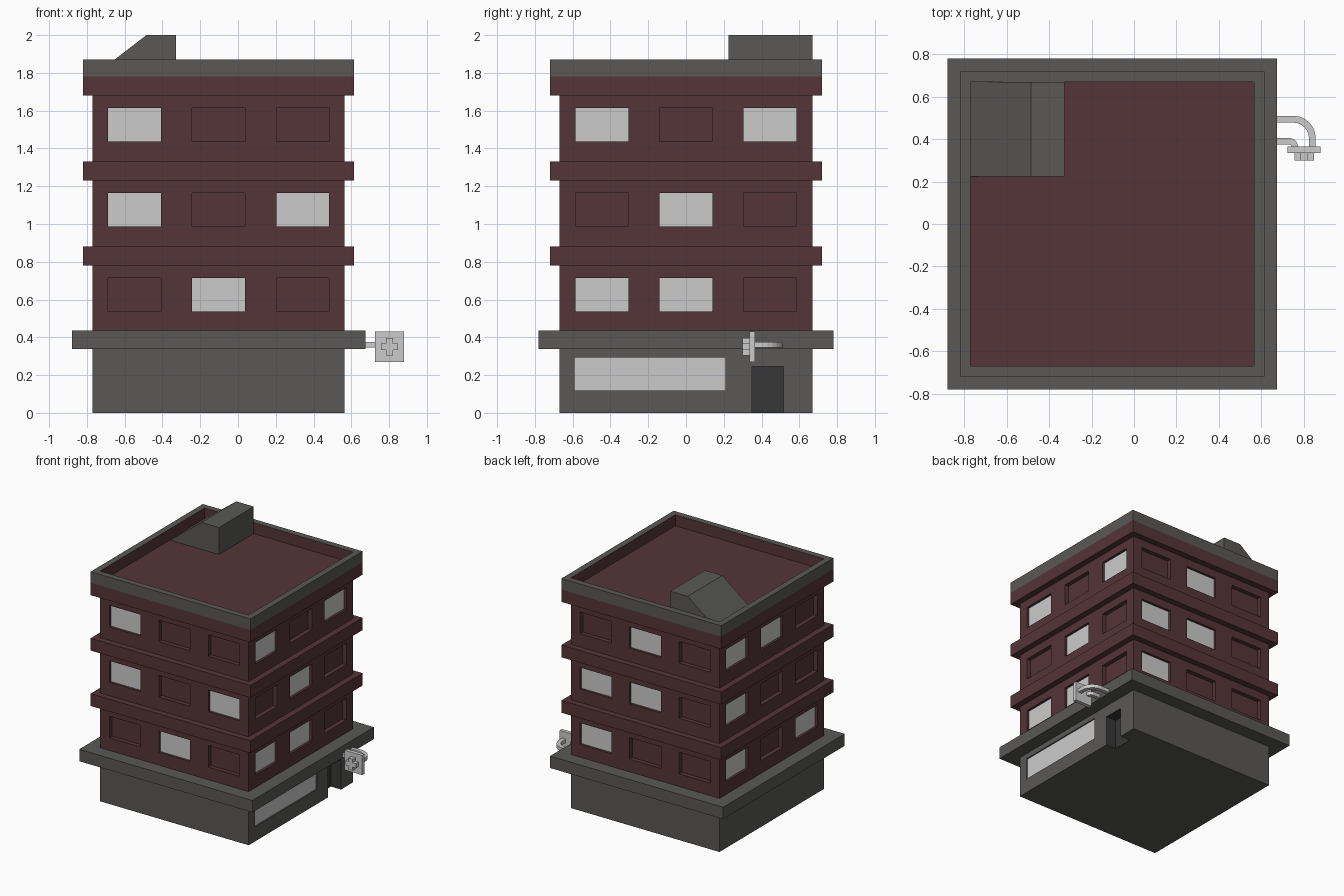
import bpy, bmesh, math

if "Cube" in bpy.data.objects:
    bpy.data.objects.remove(bpy.data.objects["Cube"])

X0, X1, Y0, Y1 = -0.77, 0.565, -0.67, 0.67      # building footprint


def material(name, rgb):
    m = bpy.data.materials.new(name)
    m.diffuse_color = (*rgb, 1)
    m.use_nodes = True
    m.node_tree.nodes["Principled BSDF"].inputs["Base Color"].default_value = m.diffuse_color
    return m


BRICK = material("brick", (0.09, 0.035, 0.038))
STONE = material("stone", (0.1, 0.098, 0.093))
DARK = material("dark_door", (0.037, 0.037, 0.037))


def finish(name, bm, *mats):
    bmesh.ops.remove_doubles(bm, verts=bm.verts, dist=1e-5)
    bmesh.ops.recalc_face_normals(bm, faces=bm.faces)
    me = bpy.data.meshes.new(name)
    bm.to_mesh(me)
    bm.free()
    for m in mats:
        me.materials.append(m)
    ob = bpy.data.objects.new(name, me)
    bpy.context.collection.objects.link(ob)
    return ob


def prism(name, pts, a, b, axis="z", mat=None):
    """Extrude a 2D outline between a and b along z, or along y."""
    bm = bmesh.new()
    put = (lambda p, h: (p[0], p[1], h)) if axis == "z" else (lambda p, h: (p[0], h, p[1]))
    lo, hi = ([bm.verts.new(put(p, h)) for p in pts] for h in (a, b))
    bm.faces.new(lo)
    bm.faces.new(hi)
    for i in range(len(pts)):
        j = (i + 1) % len(pts)
        bm.faces.new((lo[i], lo[j], hi[j], hi[i]))
    return finish(name, bm, *([mat] if mat else []))


def rect(grow=0.0):
    return [(X0 - grow, Y0 - grow), (X1 + grow, Y0 - grow),
            (X1 + grow, Y1 + grow), (X0 - grow, Y1 + grow)]


# Map (u, depth, z) on each side to world space; u is x or y
SIDES = {
    "front": (lambda u, d, z: (u, Y0 + d, z), X0, X1),
    "back": (lambda u, d, z: (u, Y1 - d, z), X0, X1),
    "right": (lambda u, d, z: (X1 - d, u, z), Y0, Y1),
    "left": (lambda u, d, z: (X0 + d, u, z), Y0, Y1),
}


def quad(bm, f, corners, mat=0):
    face = bm.faces.new([bm.verts.new(f(*c)) for c in corners])
    face.material_index = mat


def wall(bm, glass, side, z0, z1, holes):
    """Wall grid with recesses; a hole is (u0, u1, z0, z1, depth, kind)."""
    f, ua, ub = SIDES[side]
    us = sorted({ua, ub, *[h[0] for h in holes], *[h[1] for h in holes]})
    zs = sorted({z0, z1, *[h[2] for h in holes], *[h[3] for h in holes]})
    for a, b in zip(us, us[1:]):
        for c, e in zip(zs, zs[1:]):
            mu, mz = (a + b) / 2, (c + e) / 2
            if not any(h[0] < mu < h[1] and h[2] < mz < h[3] for h in holes):
                quad(bm, f, ((a, 0, c), (b, 0, c), (b, 0, e), (a, 0, e)))
    for a, b, c, e, d, kind in holes:
        m = 1 if kind == "door" else 0
        ring = [(a, c), (b, c), (b, e), (a, e)]
        for (p, q), (r, s) in zip(ring, ring[1:] + ring[:1]):
            if kind == "door" and q == s == c:
                continue
            quad(bm, f, ((p, 0, q), (r, 0, s), (r, d, s), (p, d, q)), m)
        quad(glass if kind == "lit" else bm, f, [(p, d, q) for p, q in ring], m)


# Brick storeys: lit windows per side, rows bottom to top, in order of rising u
LIT = {"front": ("010", "101", "100"), "right": ("110", "010", "101"),
       "back": ("001", "011", "010"), "left": ("101", "001", "011")}
storeys, panes = bmesh.new(), bmesh.new()
for side, rows in LIT.items():
    mid = (SIDES[side][1] + SIDES[side][2]) / 2
    holes = []
    for r, row in enumerate(rows):
        for c, flag in enumerate(row):
            u, z = mid + (c - 1) * 0.445, 0.538 + 0.45 * r
            lit = flag == "1"
            holes.append((u - 0.14, u + 0.14, z, z + 0.175,
                          0.02 if lit else 0.035, "lit" if lit else "dark"))
    wall(storeys, panes, side, 0.435, 1.68, holes)
finish("brick_storeys", storeys, BRICK)

# Ground floor with shop window and door on the right side
base = bmesh.new()
for side in SIDES:
    wall(base, panes, side, 0, 0.34, [(-0.59, 0.21, 0.118, 0.294, 0.01, "lit"),
                                      (0.35, 0.515, 0, 0.245, 0.09, "door")]
         if side == "right" else [])
floor = [(X0, Y0), (X1, Y0), (X1, 0.35), (X1 - 0.09, 0.35),
         (X1 - 0.09, 0.515), (X1, 0.515), (X1, Y1), (X0, Y1)]
base.faces.new([base.verts.new((x, y, 0)) for x, y in floor])
finish("ground_floor", base, STONE, DARK)
finish("window_panes", panes)

# Ledge, brick bands and roof slab
prism("ledge", rect(0.11), 0.338, 0.435, mat=STONE)
for name, z in (("lower_band", 0.78), ("upper_band", 1.23), ("roof_slab", 1.68)):
    prism(name, rect(0.05), z, z + 0.10, mat=BRICK)

# Parapet ring: stone outside and on top, brick inside
bm = bmesh.new()
outer, inner = rect(0.05), rect()
for i in range(4):
    j = (i + 1) % 4
    o, p, q, r = outer[i], outer[j], inner[j], inner[i]
    for (a, az), (b, bz), m in (((0, 1.78), (0, 1.87), 0), ((0, 1.87), (1, 1.87), 0),
                                ((1, 1.87), (1, 1.78), 1), ((1, 1.78), (0, 1.78), 1)):
        e0, e1 = ((o, p), (r, q))[a], ((o, p), (r, q))[b]
        quad(bm, lambda *c: c, ((*e0[0], az), (*e0[1], az), (*e1[1], bz), (*e1[0], bz)), m)
finish("parapet", bm, STONE, BRICK)

# Sloped stair housing on the roof
prism("stair_housing", [(X0, 1.78), (-0.328, 1.78), (-0.328, 2.0), (-0.485, 2.0)],
      0.225, Y1, axis="y", mat=STONE)


# Hanging sign: two bent arms, a plate and a raised cross
def arm(name, cx, cy, r_out, r_in, end_y):
    arc = lambda r: [(cx + r * math.sin(t * math.pi / 12), cy + r * math.cos(t * math.pi / 12))
                     for t in range(7)]
    pts = [(0.665, cy + r_out)] + arc(r_out) + [(cx + r_out, end_y), (cx + r_in, end_y)]
    prism(name, pts + arc(r_in)[::-1] + [(0.665, cy + r_in)], 0.345, 0.375)


arm("outer_sign_arm", 0.752, 0.405, 0.105, 0.073, 0.36)
arm("inner_sign_arm", 0.733, 0.365, 0.04, 0.01, 0.36)
SX, SZ = 0.802, 0.35
prism("sign_plate", [(SX - .078, SZ - .08), (SX + .078, SZ - .08),
                     (SX + .078, SZ + .08), (SX - .078, SZ + .08)], 0.335, 0.365, axis="y")
a, b = 0.018, 0.046
quarter = [(a, b), (a, a), (b, a)]
cross = []
for k in range(4):
    for x, z in quarter:
        for _ in range(k):
            x, z = z, -x
        cross.append((SX + x, SZ + z))
prism("sign_cross", cross, 0.30, 0.335, axis="y")
